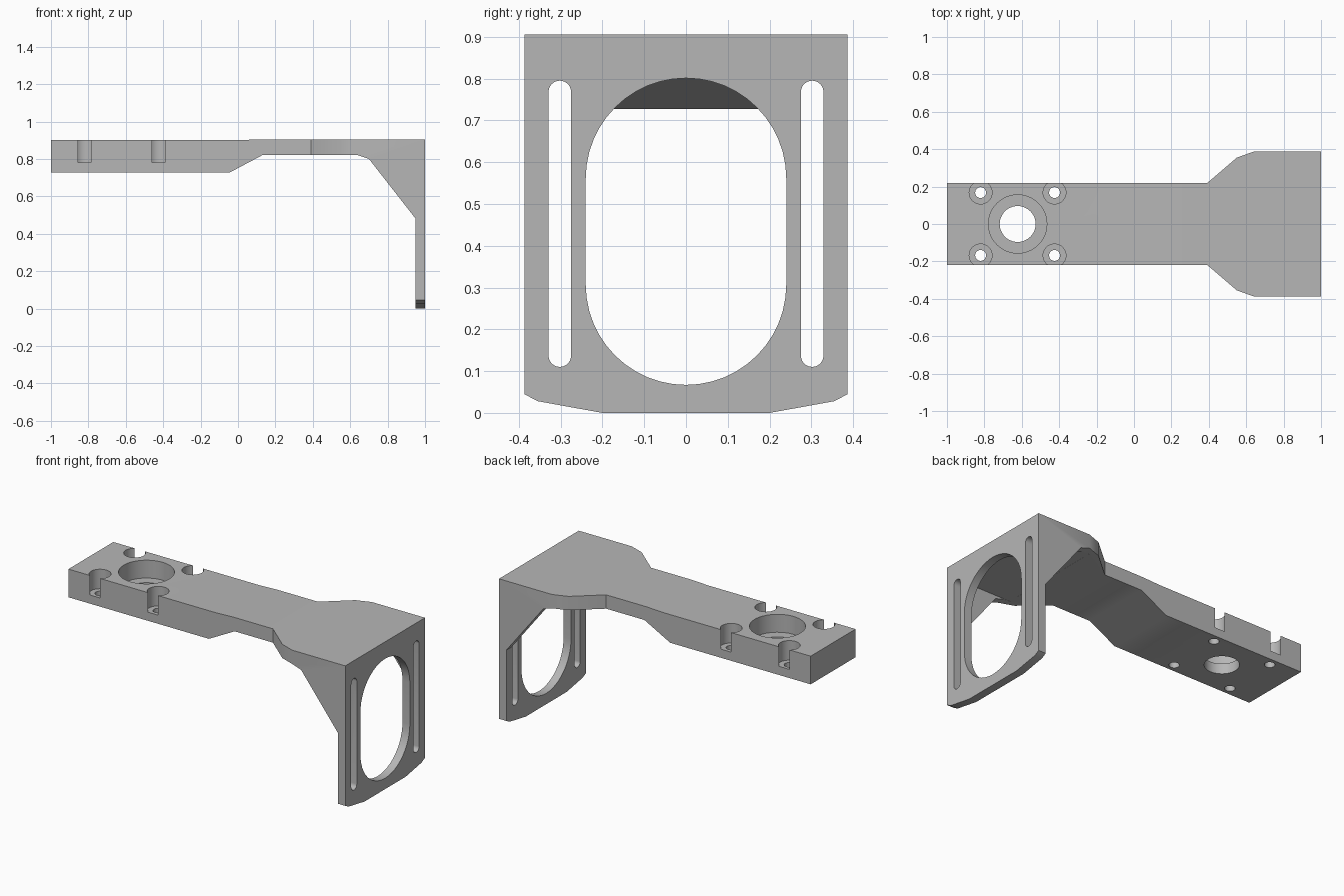
import bpy, bmesh
from math import pi, sin, cos, radians

cube = bpy.data.objects.get("Cube")
if cube:
    bpy.data.objects.remove(cube, do_unlink=True)

grey = bpy.data.materials.new("grey metal")
grey.use_nodes = True
COLOUR = (0.47, 0.47, 0.47, 1)
grey.diffuse_color = COLOUR
grey.node_tree.nodes["Principled BSDF"].inputs["Base Color"].default_value = COLOUR

PLACE = {"x": lambda a, b, d: (d, a, b),
         "y": lambda a, b, d: (a, d, b),
         "z": lambda a, b, d: (a, b, d)}


def prism(name, outline, axis, low, high):
    """Extrude a flat outline along an axis."""
    bm = bmesh.new()
    place = PLACE[axis]
    lower = [bm.verts.new(place(a, b, low)) for a, b in outline]
    upper = [bm.verts.new(place(a, b, high)) for a, b in outline]
    bm.faces.new(lower)
    bm.faces.new(upper[::-1])
    n = len(outline)
    for i in range(n):
        j = (i + 1) % n
        bm.faces.new((lower[i], upper[i], upper[j], lower[j]))
    bmesh.ops.recalc_face_normals(bm, faces=bm.faces)
    mesh = bpy.data.meshes.new(name)
    bm.to_mesh(mesh)
    bm.free()
    mesh.materials.append(grey)
    obj = bpy.data.objects.new(name, mesh)
    bpy.context.collection.objects.link(obj)
    return obj


def stadium(centre, low, high, radius, steps=24):
    """Upright slot outline; equal ends give a circle."""
    points = []
    for end, start in ((high, 0), (low, pi)):
        for i in range(steps + (low != high)):
            angle = start + pi * i / steps
            points.append((centre + radius * cos(angle), end + radius * sin(angle)))
    return points


def combine(target, cutter, operation="DIFFERENCE"):
    cutter.hide_render = True
    mod = target.modifiers.new("shape", "BOOLEAN")
    mod.operation = operation
    mod.solver = "EXACT"
    mod.object = cutter
    bpy.ops.object.select_all(action="DESELECT")
    bpy.context.view_layer.objects.active = target
    target.select_set(True)
    bpy.ops.object.modifier_apply(modifier=mod.name)
    bpy.data.objects.remove(cutter, do_unlink=True)


def mirrored(half):
    return half + [(a, -b) for a, b in reversed(half)]


# Side profile: arm, step, gusset and end plate
side = [(-1, 0.727), (-0.045, 0.727), (0.13, 0.82), (0.64, 0.82), (0.7, 0.8),
        (0.95, 0.48), (0.95, 0), (1, 0), (1, 0.905), (0.12, 0.905), (0, 0.9), (-1, 0.9)]
bracket = prism("mounting_bracket", side, "y", -0.5, 0.5)

# Plan outline with the flared end
plan = mirrored([(-1.1, 0.218), (0.39, 0.218), (0.55, 0.355), (0.64, 0.387), (1.1, 0.387)])
combine(bracket, prism("plan_cutter", plan, "z", -0.2, 1.2), "INTERSECT")

# Tapered lower edge of the end plate
for s in (1, -1):
    corner = [(0.2 * s, 0), (0.355 * s, 0.028), (0.387 * s, 0.045), (0.5 * s, 0.106),
              (0.5 * s, -0.1), (0.2 * s, -0.1)]
    combine(bracket, prism("corner_cutter", corner, "x", 0.9, 1.1))

# Hollow between the two gusset ribs
pocket = [(0.6, 0.3), (0.95, 0.3), (0.95, 0.8205), (0.6, 0.8205)]
combine(bracket, prism("pocket_cutter", pocket, "y", -0.335, 0.335))

# Large opening and adjustment slots in the end plate
combine(bracket, prism("opening_cutter", stadium(0, 0.307, 0.561, 0.24), "x", 0.9, 1.1))
for y in (-0.302, 0.302):
    combine(bracket, prism("slot_cutter", stadium(y, 0.137, 0.768, 0.027, 12), "x", 0.9, 1.1))


# Stepped holes in the arm
def stepped_hole(x, y, bore, hole, floor):
    combine(bracket, prism("bore_cutter", stadium(x, y, y, bore), "z", floor, 1.1))
    combine(bracket, prism("hole_cutter", stadium(x, y, y, hole), "z", 0.6, 1.1))


stepped_hole(-0.622, 0, 0.156, 0.096, 0.79)
for x in (-0.82, -0.425):
    for y in (-0.168, 0.168):
        stepped_hole(x, y, 0.061, 0.029, 0.78)

# Smooth bores with crisp machined edges
bpy.context.view_layer.objects.active = bracket
bracket.select_set(True)
bpy.ops.object.shade_smooth_by_angle(angle=radians(30))
